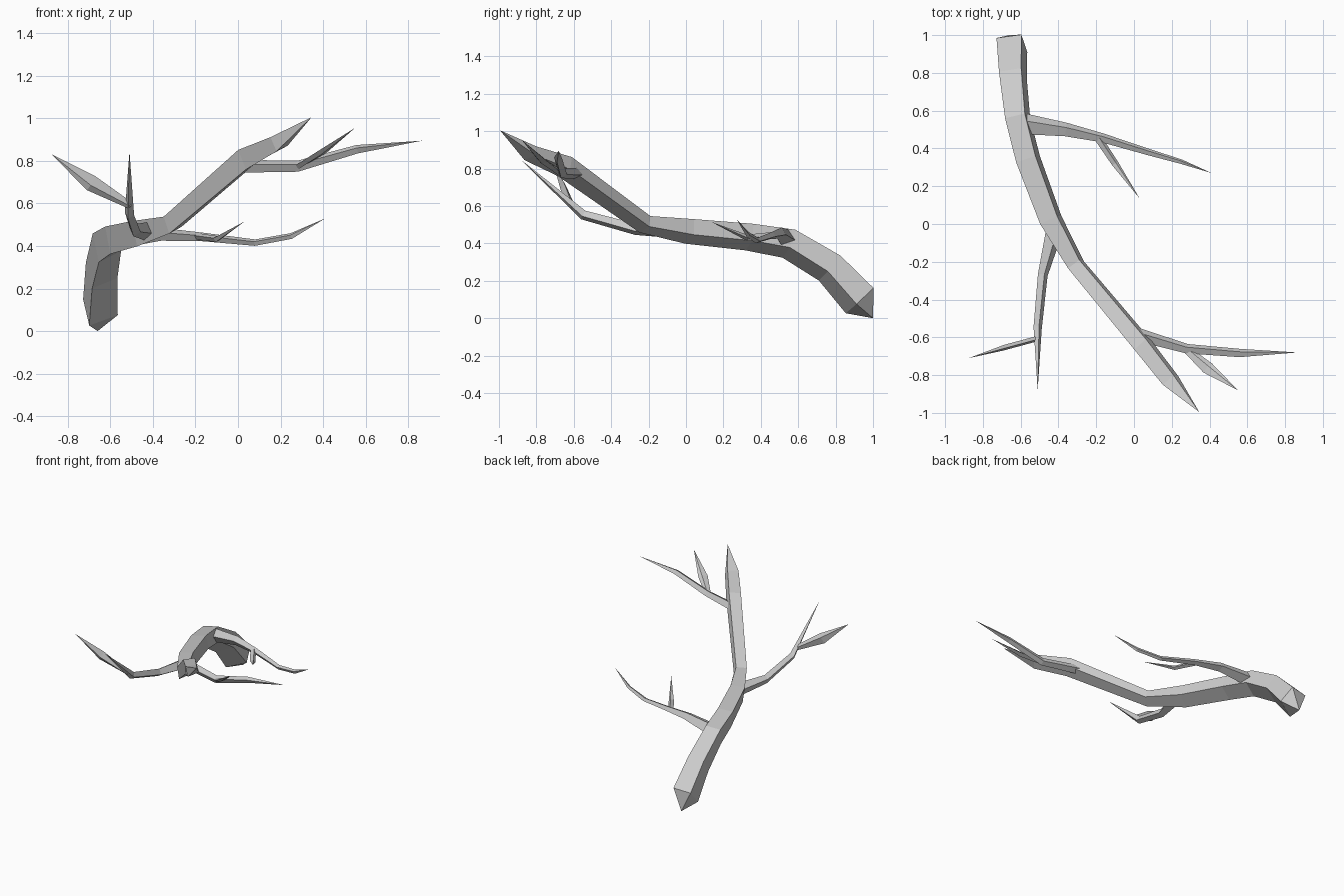
import bpy, bmesh
from mathutils import Vector

bark = bpy.data.materials.new("grey_bark")
bark.diffuse_color = (0.6, 0.6, 0.6, 1)
UP = Vector((0, 0, 1))

# Cross-sections as (sideways, upward) corners
TRUNK = [(-1, 0.8), (0.65, 1), (1, -0.4), (-0.7, -1.2)]
TWIG = [(-1, 0.3), (0.3, 1), (1, -0.3), (-0.3, -1)]


def limb(name, path, tip, section, butt=None):
    """Sweep a section along (x, y, z, half width, half height) stations to a pointed tip."""
    bm = bmesh.new()
    pts = [Vector(p[:3]) for p in path] + [Vector(tip)]
    rings = []
    for i, (_, _, _, w, h) in enumerate(path):
        t = (pts[i + 1] - pts[i]).normalized()
        if i:
            t = (t + (pts[i] - pts[i - 1]).normalized()).normalized()
        side = UP.cross(t).normalized()
        top = t.cross(side)
        rings.append([bm.verts.new(pts[i] + side * w * a + top * h * b) for a, b in section])
    n = len(section)
    for r0, r1 in zip(rings, rings[1:]):
        for k in range(n):
            bm.faces.new((r0[k], r0[(k + 1) % n], r1[(k + 1) % n], r1[k]))
    end = bm.verts.new(pts[-1])
    for k in range(n):
        bm.faces.new((rings[-1][k], rings[-1][(k + 1) % n], end))
    # Thick end: broken-off point or plain cap
    if butt:
        b = bm.verts.new(butt)
        for k in range(n):
            bm.faces.new((rings[0][(k + 1) % n], rings[0][k], b))
    else:
        bm.faces.new(rings[0][::-1])
    bmesh.ops.recalc_face_normals(bm, faces=bm.faces)
    me = bpy.data.meshes.new(name)
    bm.to_mesh(me)
    bm.free()
    me.materials.append(bark)
    ob = bpy.data.objects.new(name, me)
    bpy.context.collection.objects.link(ob)


# Main bough
limb("main_bough", [
    (-0.646, 0.935, 0.10, 0.08, 0.09),
    (-0.64, 0.773, 0.274, 0.072, 0.078),
    (-0.615, 0.553, 0.405, 0.065, 0.072),
    (-0.56, 0.34, 0.44, 0.065, 0.065),
    (-0.44, 0.02, 0.47, 0.06, 0.06),
    (-0.306, -0.218, 0.506, 0.045, 0.042),
    (0.05, -0.645, 0.815, 0.05, 0.05),
    (0.195, -0.83, 0.885, 0.046, 0.036),
], (0.345, -0.995, 1.005), TRUNK, butt=(-0.66, 1.0, 0.0))

# Long side branch and its twig
limb("right_branch", [
    (-0.58, 0.53, 0.43, 0.055, 0.045),
    (-0.36, 0.50, 0.455, 0.036, 0.03),
    (-0.17, 0.457, 0.443, 0.024, 0.02),
    (0.08, 0.38, 0.416, 0.017, 0.015),
    (0.25, 0.33, 0.447, 0.012, 0.014),
], (0.41, 0.27, 0.53), TWIG)
limb("right_twig", [
    (-0.19, 0.455, 0.445, 0.02, 0.015),
    (-0.10, 0.32, 0.433, 0.018, 0.014),
], (0.03, 0.135, 0.515), TWIG)

# Left branch and its twig
limb("left_branch", [
    (-0.42, -0.03, 0.47, 0.045, 0.045),
    (-0.483, -0.27, 0.475, 0.026, 0.03),
    (-0.51, -0.55, 0.552, 0.022, 0.026),
], (-0.51, -0.88, 0.845), TWIG)
limb("left_twig", [
    (-0.505, -0.605, 0.59, 0.014, 0.016),
    (-0.69, -0.655, 0.695, 0.014, 0.038),
], (-0.875, -0.71, 0.83), TWIG)

# Upper branch and its twig
limb("upper_branch", [
    (0.02, -0.585, 0.775, 0.035, 0.03),
    (0.28, -0.66, 0.775, 0.025, 0.026),
    (0.56, -0.683, 0.855, 0.022, 0.02),
], (0.865, -0.68, 0.895), TWIG)
limb("upper_twig", [
    (0.285, -0.67, 0.775, 0.02, 0.014),
    (0.39, -0.762, 0.838, 0.033, 0.012),
], (0.55, -0.88, 0.955), TWIG)
